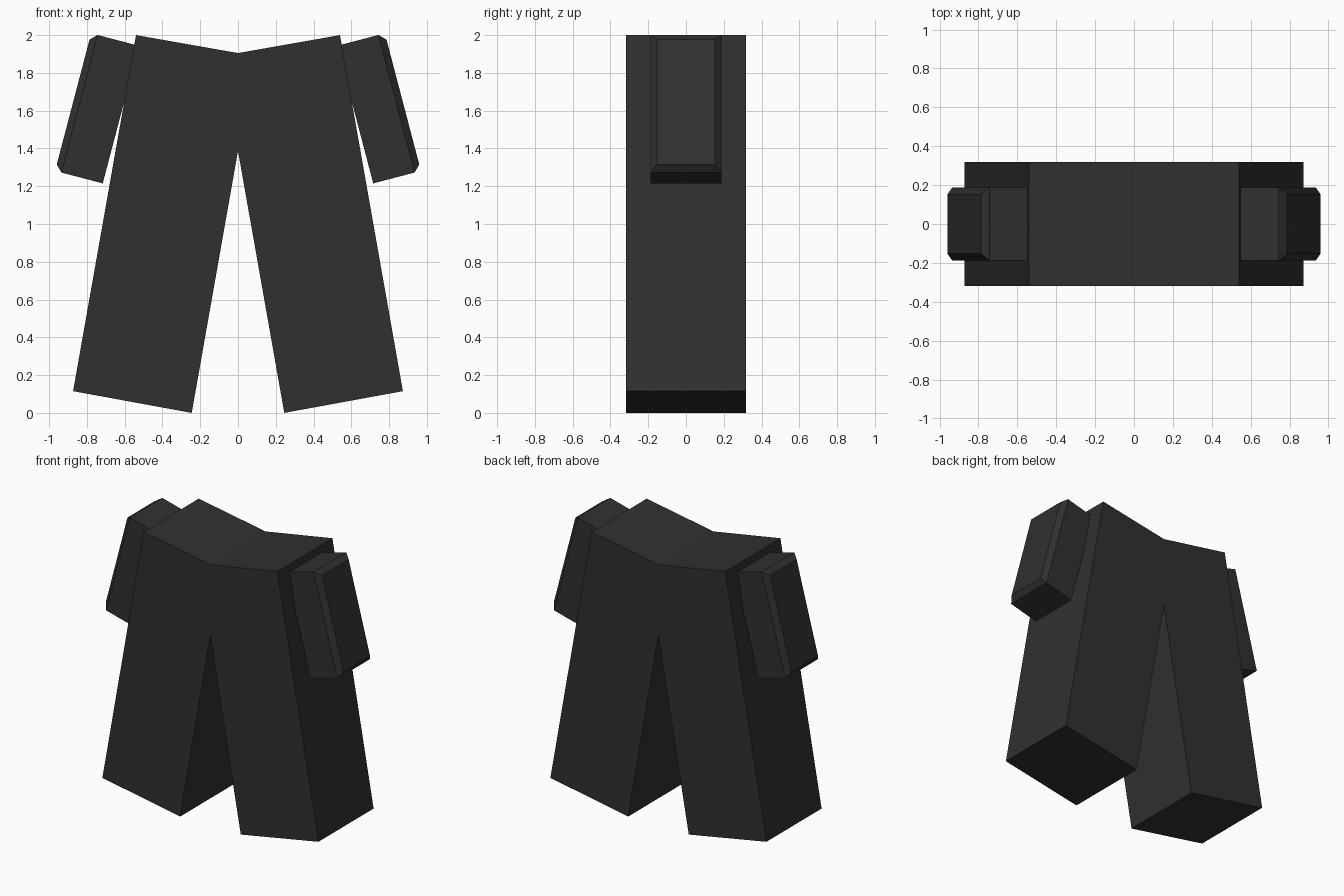
import bpy, bmesh, math
from mathutils import Vector

if "Cube" in bpy.data.objects:
    bpy.data.objects.remove(bpy.data.objects["Cube"])

black = bpy.data.materials.new("charcoal black")
black.diffuse_color = (0.03, 0.03, 0.03, 1)
black.use_nodes = True
black.node_tree.nodes["Principled BSDF"].inputs["Base Color"].default_value = black.diffuse_color


def finish(bm, name):
    bmesh.ops.recalc_face_normals(bm, faces=bm.faces)
    mesh = bpy.data.meshes.new(name)
    bm.to_mesh(mesh)
    bm.free()
    mesh.materials.append(black)
    ob = bpy.data.objects.new(name, mesh)
    bpy.context.collection.objects.link(ob)
    return ob


# Trousers: both splayed legs as one front profile, extruded in depth
half_depth = 0.318
right = [(0.245, 0), (0.873, 0.115), (0.54, 2.0)]
profile = ([(0, 1.387)] + right + [(0, 1.905)]
           + [(-x, z) for x, z in reversed(right)])
bm = bmesh.new()
face = bm.faces.new([bm.verts.new((x, -half_depth, z)) for x, z in profile])
ext = bmesh.ops.extrude_face_region(bm, geom=[face])
bmesh.ops.translate(bm, vec=(0, 2 * half_depth, 0),
                    verts=[v for v in ext["geom"] if isinstance(v, bmesh.types.BMVert)])
finish(bm, "trousers")


# Sleeves: tilted boxes whose outer face has a chamfered rim
tilt = math.radians(14.7)
half_width, height, thick, rim = 0.188, 0.753, 0.261, 0.035


def sleeve(side, name):
    out = Vector((math.cos(tilt), 0, math.sin(tilt)))
    up = Vector((-math.sin(tilt), 0, math.cos(tilt)))
    corner = Vector((0.716, 0, 1.215))
    bm = bmesh.new()
    loops = []
    for u, inset in ((0, 0), (thick - rim, 0), (thick, rim)):
        w = half_width - inset
        loop = []
        for y, v in ((-w, inset), (w, inset), (w, height - inset), (-w, height - inset)):
            p = corner + out * u + up * v
            loop.append(bm.verts.new((side * p.x, y, p.z)))
        loops.append(loop)
    for a, b in zip(loops, loops[1:]):
        for i in range(4):
            j = (i + 1) % 4
            bm.faces.new((a[i], a[j], b[j], b[i]))
    bm.faces.new(loops[0])
    bm.faces.new(loops[-1])
    finish(bm, name)


sleeve(1, "right_side_pouch")
sleeve(-1, "left_side_pouch")
